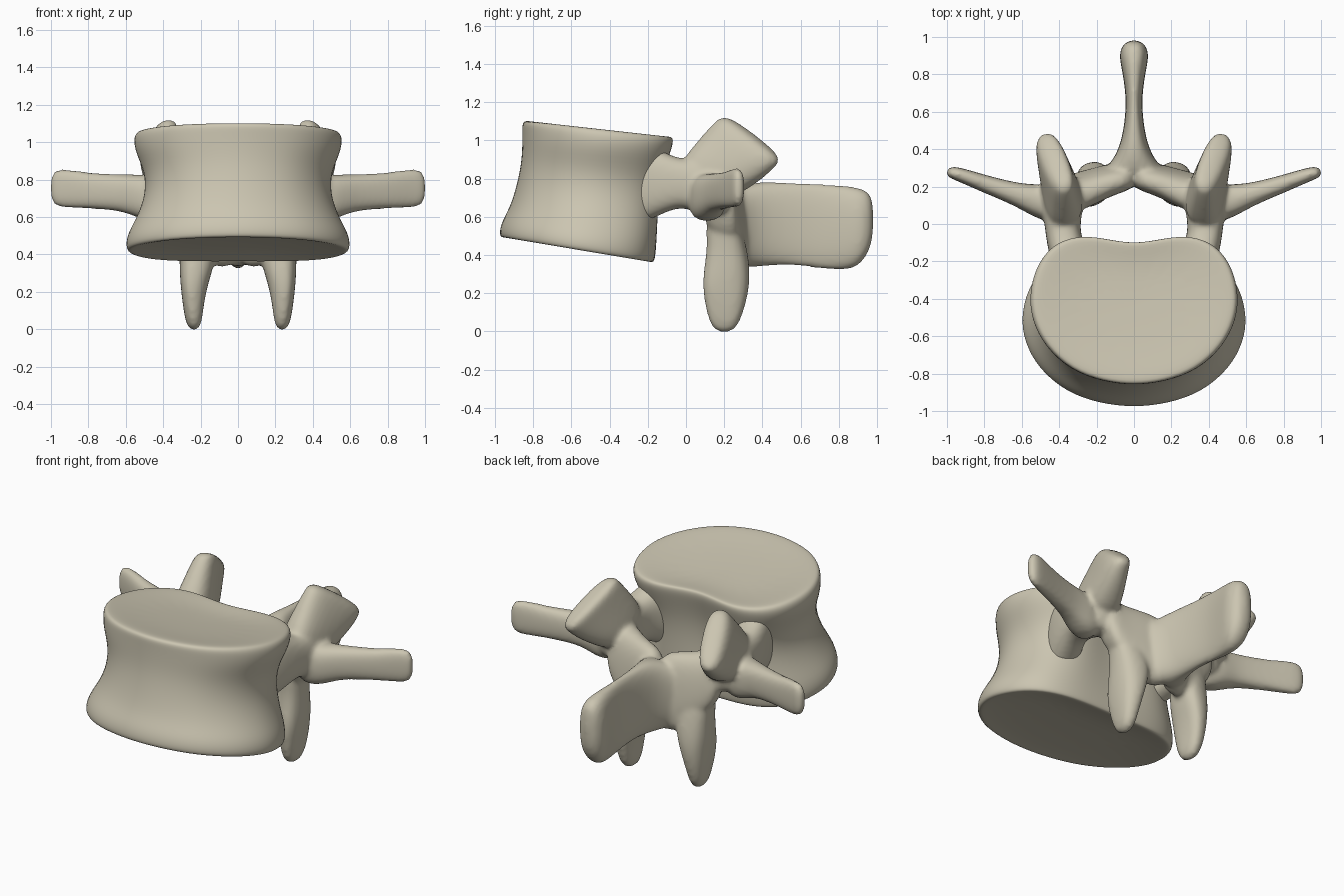
import bpy, bmesh
from math import cos, sin, pi
from mathutils import Vector

cube = bpy.data.objects.get("Cube")
if cube:
    bpy.data.objects.remove(cube, do_unlink=True)

bone = bpy.data.materials.new("bone")
bone.use_nodes = True
bone.diffuse_color = (0.60, 0.56, 0.44, 1)
bone.node_tree.nodes["Principled BSDF"].inputs["Base Color"].default_value = bone.diffuse_color


def skin(bm, rings):
    """Bridge equal rings of points into a closed tube."""
    rows = [[bm.verts.new(p) for p in ring] for ring in rings]
    n = len(rows[0])
    for a, b in zip(rows, rows[1:]):
        for i in range(n):
            j = (i + 1) % n
            bm.faces.new((a[i], a[j], b[j], b[i]))
    bm.faces.new(rows[0][::-1])
    bm.faces.new(rows[-1])


def loft(bm, sections, side=1, count=12, power=0.75):
    """Each section is a centre and two half axes; side -1 mirrors it."""
    def bend(v):
        return abs(v) ** power * (1 if v > 0 else -1)
    rings = []
    for centre, u, v in sections:
        ring = []
        for i in range(count):
            t = 2 * pi * (i + 0.5) / count
            p = Vector(centre) + Vector(u) * bend(cos(t)) + Vector(v) * bend(sin(t))
            ring.append((p.x * side, p.y, p.z))
        rings.append(ring)
    skin(bm, rings)


def finish(bm, name):
    bmesh.ops.recalc_face_normals(bm, faces=bm.faces)
    mesh = bpy.data.meshes.new(name)
    bm.to_mesh(mesh)
    bm.free()
    mesh.materials.append(bone)
    mesh.shade_smooth()
    obj = bpy.data.objects.new(name, mesh)
    bpy.context.collection.objects.link(obj)
    sub = obj.modifiers.new("rounding", 'SUBSURF')
    sub.levels = sub.render_levels = 2
    return obj


# Drum-shaped body: outline, then levels of
# (half width, back y, front y, back z, front z, depth of the notch at the back)
half = [(0, 0), (.3, 0), (.56, .018), (.80, .085), (.95, .23), (1.01, .42),
        (.98, .58), (.86, .75), (.61, .91), (.3, .985), (0, 1.01)]
outline = half + [(-u, v) for u, v in half[-2:0:-1]]
levels = [
    (.30, -.38, -.76, .43, .48, 0),
    (.55, -.20, -.93, .37, .495, .01),
    (.59, -.165, -.97, .355, .488, .01),
    (.602, -.155, -.975, .39, .525, .01),
    (.59, -.145, -.96, .46, .58, .02),
    (.54, -.135, -.92, .56, .65, .04),
    (.495, -.125, -.885, .69, .76, .06),
    (.50, -.105, -.86, .81, .88, .07),
    (.55, -.065, -.855, .92, .98, .08),
    (.56, -.045, -.855, .98, 1.06, .08),
    (.545, -.045, -.855, 1.015, 1.10, .08),
    (.51, -.075, -.82, 1.02, 1.105, .07),
    (.28, -.25, -.65, 1.01, 1.065, 0),
]
bm = bmesh.new()
rings = []
for w, yb, yf, zb, zf, notch in levels:
    ring = []
    for u, v in outline:
        if v < 0.5:
            v += notch * max(0, 1 - abs(u) / 0.55)
        ring.append((w * u, yb + (yf - yb) * v, zb + (zf - zb) * v))
    rings.append(ring)
skin(bm, rings)
body = finish(bm, "vertebral_body")

# Rear arch with all its processes, fused into one surface
pedicle = [
    ((.27, -.40, .77), (.10, 0, 0), (0, 0, .26)),
    ((.32, -.22, .78), (.125, 0, 0), (0, 0, .22)),
    ((.37, -.10, .78), (.10, 0, 0), (0, 0, .155)),
    ((.385, -.01, .775), (.095, 0, 0), (0, 0, .125)),
    ((.38, .12, .76), (.12, 0, 0), (0, 0, .16)),
    ((.37, .24, .73), (.10, 0, 0), (0, 0, .12)),
]
upper_process = [
    ((.37, .08, .77), (.02, .12, -.09), (.10, -.03, 0)),
    ((.385, .15, .83), (.03, .14, -.11), (.105, -.03, 0)),
    ((.405, .235, .905), (.05, .155, -.12), (.09, -.03, 0)),
    ((.425, .315, .985), (.065, .16, -.125), (.075, -.03, 0)),
    ((.425, .36, 1.03), (.06, .155, -.12), (.06, -.02, 0)),
]
side_process = [
    ((.36, .09, .70), (0, .10, 0), (0, 0, .13)),
    ((.50, .12, .70), (-.02, .10, 0), (0, 0, .13)),
    ((.60, .15, .73), (-.02, .06, 0), (0, 0, .10)),
    ((.80, .215, .74), (-.015, .045, 0), (0, 0, .097)),
    ((.93, .265, .755), (-.015, .035, 0), (0, 0, .11)),
    ((1.005, .285, .755), (-.01, .03, 0), (0, 0, .095)),
]
lamina = [
    ((.38, .15, .72), (.03, .10, 0), (0, -.02, .15)),
    ((.26, .185, .63), (.03, .09, 0), (0, -.03, .20)),
    ((.13, .24, .56), (.02, .08, 0), (0, -.02, .25)),
    ((-.03, .27, .56), (0, .075, 0), (0, -.02, .23)),
]
lower_process = [
    ((.25, .18, .62), (.04, .08, 0), (.08, -.03, 0)),
    ((.215, .215, .46), (.01, .10, 0), (.10, -.02, 0)),
    ((.22, .215, .34), (.01, .12, 0), (.095, -.02, 0)),
    ((.235, .21, .24), (.005, .125, 0), (.075, -.02, 0)),
    ((.24, .205, .12), (.01, .105, 0), (.055, -.015, 0)),
    ((.235, .20, -.012), (.01, .06, 0), (.035, -.01, 0)),
]
spine = [(.24, .22, .55, .20), (.31, .14, .55, .225), (.40, .08, .565, .23),
         (.55, .048, .565, .22), (.70, .043, .55, .23), (.85, .072, .54, .23),
         (.92, .085, .55, .205), (.985, .045, .59, .13)]

bm = bmesh.new()
for side in (1, -1):
    for part in (pedicle, upper_process, side_process, lamina, lower_process):
        loft(bm, part, side)
loft(bm, [((0, y, z), (w, 0, 0), (0, 0, h)) for y, w, z, h in spine])
arch = finish(bm, "rear_arch")
fuse = arch.modifiers.new("fuse", 'REMESH')
fuse.mode = 'VOXEL'
fuse.voxel_size = 0.014
fuse.use_smooth_shade = True
soften = arch.modifiers.new("soften", 'SMOOTH')
soften.factor = 0.5
soften.iterations = 6
